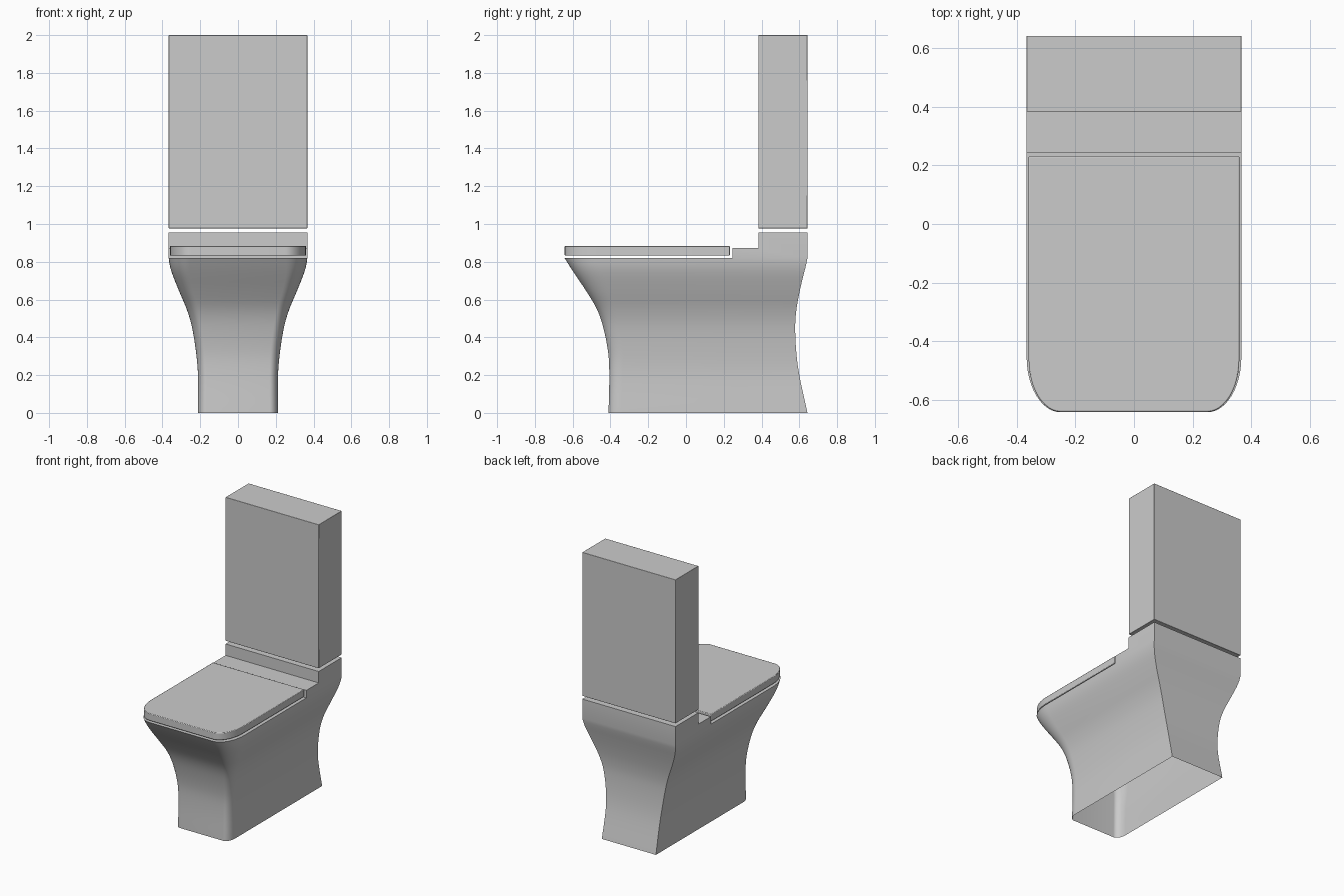
import bpy, bmesh, math

if "Cube" in bpy.data.objects:
    bpy.data.objects.remove(bpy.data.objects["Cube"])

ceramic = bpy.data.materials.new("light grey ceramic")
ceramic.diffuse_color = (0.6, 0.6, 0.6, 1)
ceramic.use_nodes = True
ceramic.node_tree.nodes["Principled BSDF"].inputs["Base Color"].default_value = ceramic.diffuse_color


def finish(name, bm, bevel=0.0):
    bmesh.ops.remove_doubles(bm, verts=bm.verts, dist=0.0005)
    bmesh.ops.recalc_face_normals(bm, faces=bm.faces)
    me = bpy.data.meshes.new(name)
    bm.to_mesh(me)
    bm.free()
    ob = bpy.data.objects.new(name, me)
    bpy.context.collection.objects.link(ob)
    me.materials.append(ceramic)
    if bevel:
        m = ob.modifiers.new("soft edge", 'BEVEL')
        m.width, m.segments, m.angle_limit = bevel, 2, math.radians(50)
    bpy.ops.object.select_all(action='DESELECT')
    ob.select_set(True)
    bpy.context.view_layer.objects.active = ob
    bpy.ops.object.shade_smooth_by_angle(angle=math.radians(32))
    return ob


def outline(w, front, rx, ry, n=12):
    """Right half of the front, from side to nose, then mirrored."""
    arc = [(w - rx + rx * math.cos(a), front + ry - ry * math.sin(a))
           for a in (math.pi / 2 * i / n for i in range(n + 1))]
    return arc + [(-x, y) for x, y in reversed(arc)]


def bridge(bm, a, b, closed=True):
    n = len(a)
    for i in range(n if closed else n - 1):
        j = (i + 1) % n
        bm.faces.new((a[i], a[j], b[j], b[i]))


def catmull(keys, z):
    """Smooth interpolation through rows (z, values...)."""
    i = max(k for k in range(len(keys) - 1) if keys[k][0] <= z)
    p1, p2 = keys[i], keys[i + 1]
    p0, p3 = keys[max(i - 1, 0)], keys[min(i + 2, len(keys) - 1)]
    h = p2[0] - p1[0]
    t = (z - p1[0]) / h
    out = []
    for c in range(1, len(p1)):
        m1 = (p2[c] - p0[c]) / (p2[0] - p0[0]) * h
        m2 = (p3[c] - p1[c]) / (p3[0] - p1[0]) * h
        out.append((2*t**3 - 3*t**2 + 1) * p1[c] + (t**3 - 2*t**2 + t) * m1
                   + (3*t**2 - 2*t**3) * p2[c] + (t**3 - t**2) * m2)
    return out


# pedestal bowl: z, half width, front y, back y, corner radius x, corner radius y
W, BACK, STEP, RIM = 0.367, 0.643, 0.245, 0.82
KEYS = [(0.00, 0.213, -0.410, 0.643, 0.045, 0.07),
        (0.20, 0.212, -0.406, 0.600, 0.045, 0.07),
        (0.32, 0.222, -0.412, 0.584, 0.050, 0.08),
        (0.46, 0.245, -0.440, 0.578, 0.056, 0.09),
        (0.55, 0.272, -0.472, 0.585, 0.064, 0.10),
        (0.64, 0.310, -0.525, 0.601, 0.076, 0.12),
        (0.73, 0.346, -0.585, 0.622, 0.092, 0.15),
        (0.78, 0.361, -0.618, 0.635, 0.105, 0.17),
        (RIM, W, -0.643, BACK, 0.115, 0.19)]
bm = bmesh.new()
LEVELS = 32
prev = None
for k in range(LEVELS + 1):
    z = RIM * k / LEVELS
    w, f, b, rx, ry = catmull(KEYS, min(z, RIM - 1e-7))
    pts = [(w, b), (w, STEP)] + outline(w, f, rx, ry) + [(-w, STEP), (-w, b)]
    ring = [bm.verts.new((x, y, z)) for x, y in pts]
    if prev:
        bridge(bm, prev, ring)
    prev = ring
bm.faces.new(prev[1:-1])          # rim top under the lid; underside stays open

# stepped shelf behind the lid, welded onto the bowl
prof = [(STEP, RIM), (STEP, 0.874), (0.384, 0.874), (0.384, 0.955),
        (BACK, 0.955), (BACK, RIM)]
left = [bm.verts.new((-W, y, z)) for y, z in prof]
right = [bm.verts.new((W, y, z)) for y, z in prof]
bridge(bm, left, right, closed=False)
bm.faces.new(left)
bm.faces.new(right)
finish("bowl", bm)

# floating lid with rounded front corners
bm = bmesh.new()
pts = [(0.36, 0.232)] + outline(0.36, -0.642, 0.11, 0.18) + [(-0.36, 0.232)]
low = [bm.verts.new((x, y, 0.832)) for x, y in pts]
top = [bm.verts.new((x, y, 0.884)) for x, y in pts]
bridge(bm, low, top)
bm.faces.new(low)
bm.faces.new(top)
finish("lid", bm, 0.004)

# tall cistern, a small gap above the shelf
bm = bmesh.new()
bmesh.ops.create_cube(bm, size=1)
for v in bm.verts:
    v.co = (v.co.x * 2 * W, 0.5135 + v.co.y * 0.259, 1.4885 + v.co.z * 1.023)
finish("cistern", bm, 0.002)
